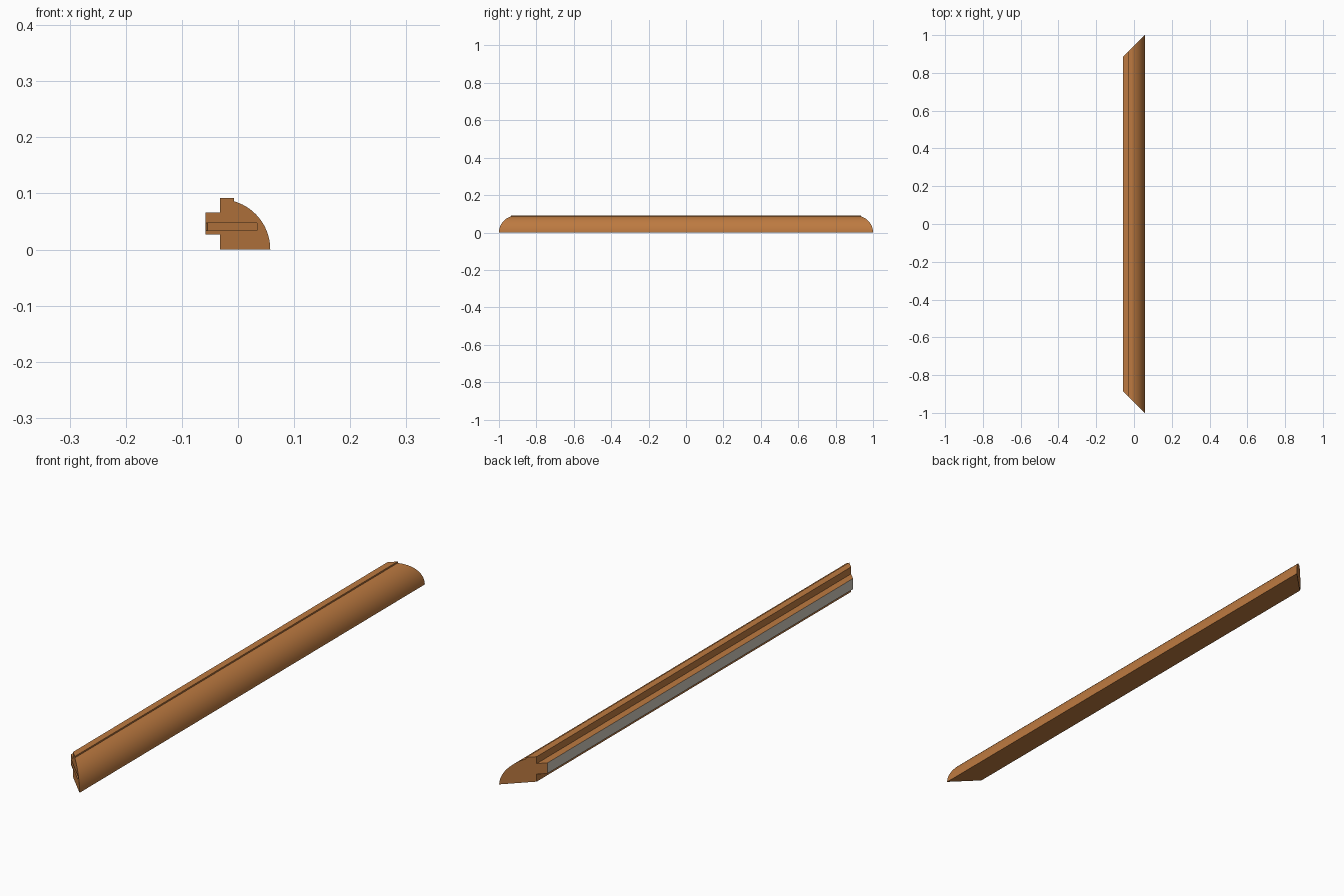
import bpy, bmesh, math

if "Cube" in bpy.data.objects:
    bpy.data.objects.remove(bpy.data.objects["Cube"])

def material(name, color):
    m = bpy.data.materials.new(name)
    m.diffuse_color = color
    m.use_nodes = True
    m.node_tree.nodes["Principled BSDF"].inputs["Base Color"].default_value = m.diffuse_color
    return m

wood = material("warm wood", (0.51, 0.195, 0.052, 1))
grey = material("grey backing", (0.62, 0.58, 0.5, 1))

def finish(bm, name):
    """Turn a bmesh into a linked object with outward normals."""
    bmesh.ops.recalc_face_normals(bm, faces=bm.faces)
    me = bpy.data.meshes.new(name)
    bm.to_mesh(me)
    bm.free()
    ob = bpy.data.objects.new(name, me)
    bpy.context.collection.objects.link(ob)
    return ob

def loft(start, end):
    """Closed solid between two matching rings of points."""
    bm = bmesh.new()
    a, b = [[bm.verts.new(p) for p in ring] for ring in (start, end)]
    bm.faces.new(a)
    bm.faces.new(b)
    n = len(a)
    for i in range(n):
        j = (i + 1) % n
        bm.faces.new((a[i], a[j], b[j], b[i]))
    return bm

# Cross-section: quarter round with a top lip and a rear tongue
CX, R, XMAX, XMIN, N = -0.032, 0.0895, 0.0575, -0.058, 20
a_end = math.acos((-0.007 - CX) / R)
profile = [(CX + R * math.cos(a_end * i / N), R * math.sin(a_end * i / N)) for i in range(N + 1)]
profile += [(-0.007, 0.0915), (CX, 0.0915), (CX, 0.066), (XMIN, 0.066),
            (XMIN, 0.027), (CX, 0.027), (CX, 0)]

def mitre(x):
    return 1 - (XMAX - x)

# Moulding: profile swept along y, both ends mitred at 45 degrees
moulding = finish(loft(*[[(x, s * mitre(x), z) for x, z in profile] for s in (-1, 1)]),
                  "mitred_moulding")
moulding.data.materials.append(wood)
moulding.data.materials.append(grey)
for p in moulding.data.polygons:
    p.material_index = int(p.normal.x < -0.9 and p.center.x < XMIN + 0.005)

# Shallow key slot cut square into the front mitre
D, L, RT = 0.003, -0.0575, 0.034
plan = [(L - 0.01, -mitre(L) - 0.01), (RT - 0.01, -mitre(RT) - 0.01),
        (RT + D, -mitre(RT) + D), (L + D, -mitre(L) + D)]
cutter = finish(loft(*[[(x, y, z) for x, y in plan] for z in (0.034, 0.0475)]), "slot_cutter")
cutter.data.materials.append(wood)
cutter.hide_render = True

mod = moulding.modifiers.new("key slot", 'BOOLEAN')
mod.operation = 'DIFFERENCE'
mod.solver = 'EXACT'
mod.object = cutter
bpy.context.view_layer.objects.active = moulding
moulding.select_set(True)
bpy.ops.object.modifier_apply(modifier=mod.name)
bpy.data.objects.remove(cutter)

# Smooth the quarter round, keep the corners sharp
bpy.ops.object.shade_smooth_by_angle(angle=math.radians(20))
